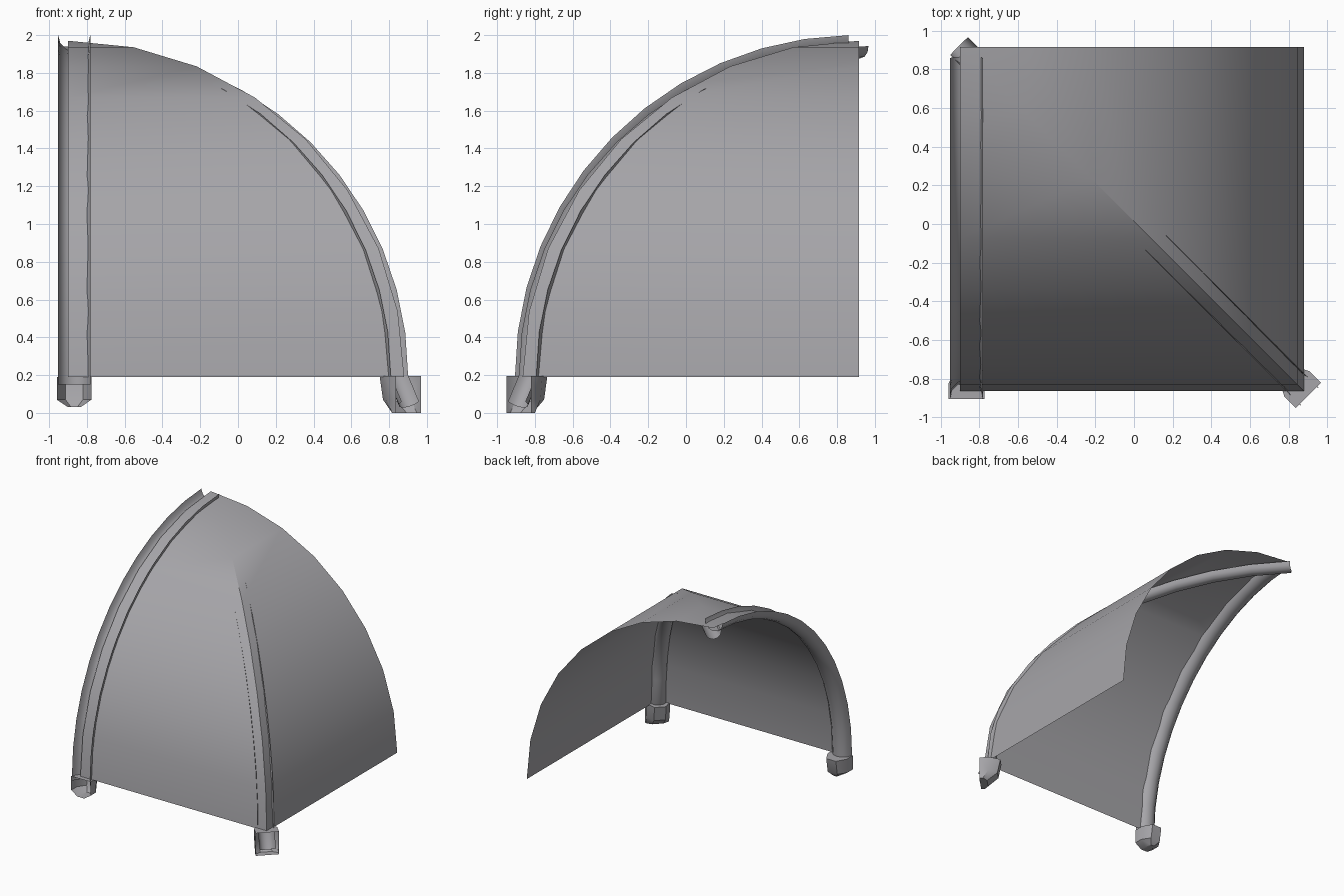
import bpy, math
from mathutils import Vector

if "Cube" in bpy.data.objects:
    bpy.data.objects.remove(bpy.data.objects["Cube"])

grey = bpy.data.materials.new("stone grey")
grey.diffuse_color = (0.38, 0.375, 0.395, 1)
grey.use_nodes = True
grey.node_tree.nodes["Principled BSDF"].inputs["Base Color"].default_value = grey.diffuse_color


def make(name, verts, faces, angle=35):
    me = bpy.data.meshes.new(name)
    me.from_pydata([tuple(v) for v in verts], [], faces)
    me.materials.append(grey)
    ob = bpy.data.objects.new(name, me)
    bpy.context.collection.objects.link(ob)
    bpy.ops.object.select_all(action='DESELECT')
    ob.select_set(True)
    bpy.context.view_layer.objects.active = ob
    bpy.ops.object.shade_smooth_by_angle(angle=math.radians(angle))
    return ob


def grid_faces(rows, cols):
    return [(i * cols + j, i * cols + j + 1, (i + 1) * cols + j + 1, (i + 1) * cols + j)
            for i in range(rows - 1) for j in range(cols - 1)]


# Vault shell: two quarter-barrel webs meeting along the diagonal groin
R, Z0, CX, CY, N = 1.78, 0.19, -0.90, 0.915, 8
verts = []
for i in range(N + 1):
    a = math.pi / 2 * i / N
    c, z = R * math.cos(a), Z0 + R * math.sin(a)
    verts += [(CX, CY - c, z), (CX + c, CY - c, z), (CX + c, CY, z)]
faces = grid_faces(N, 3)
# the last strip shrinks to the apex point
b, apex = (N - 1) * 3, N * 3
faces += [(b, b + 1, apex), (b + 1, b + 2, apex)]
make("vault_shell", verts[:apex + 1], faces, 30)


# Ribs: half-round channels, open outward, swept along an arch
def rib(name, path, origin, u, v, r, segs=6):
    o, u, v, up = Vector(origin), Vector(u).normalized(), Vector(v).normalized(), Vector((0, 0, 1))
    verts = []
    for i, (pu, pz) in enumerate(path):
        p0, p1 = path[max(i - 1, 0)], path[min(i + 1, len(path) - 1)]
        t = Vector((p1[0] - p0[0], p1[1] - p0[1])).normalized()
        inward = -u * t.y + up * t.x
        for j in range(segs + 1):
            a = math.pi * j / segs
            verts.append(o + u * pu + up * pz + v * (r * math.cos(a)) + inward * (r * math.sin(a)))
    make(name, verts, grid_faces(len(path), segs + 1), 40)


def arch(cu, z0, a, b, n, last=90):
    return [(cu + a * math.cos(math.radians(last * i / n)),
             z0 + b * math.sin(math.radians(last * i / n))) for i in range(n + 1)]


side = ((-0.867, 0, 0), (0, -1, 0), (1, 0, 0))
diag = ((0.008, 0.008, 0), (1, -1, 0), (1, 1, 0))
rib("side_rib", [(0.905, 0.15)] + arch(-0.9, 0.2, 1.805, 1.8, 12, 88.7), *side, 0.085)
rib("diagonal_rib", [(1.279, 0.06)] + arch(-1.29, 0.2, 2.487, 1.742, 12), *diag, 0.065)


# Corbels: tapered blocks under the ribs, open at the back
def corbel(name, back, w, levels, origin, u, v):
    o, u, v = Vector(origin), Vector(u).normalized(), Vector(v).normalized()
    plan = [(1, 0), (1, 0.5), (0.5, 1), (-0.5, 1), (-1, 0.5), (-1, 0)]
    verts = [o + v * (w * s * pv) + u * (back - d * pd) + Vector((0, 0, z))
             for z, s, d in levels for pv, pd in plan]
    n = len(levels)
    faces = grid_faces(n, 6) + [tuple(range(6)), tuple(range(n * 6 - 6, n * 6))]
    make(name, verts, faces, 35)


corbel("side_corbel", 0.905, 0.092, [(0.19, 1, 0.165), (0.07, 1, 0.145), (0.03, 0.35, 0.11)], *side)
corbel("diagonal_corbel", 1.265, 0.092, [(0.195, 1, 0.17), (0.07, 1, 0.145), (0.0, 1, 0.06)], *diag)
